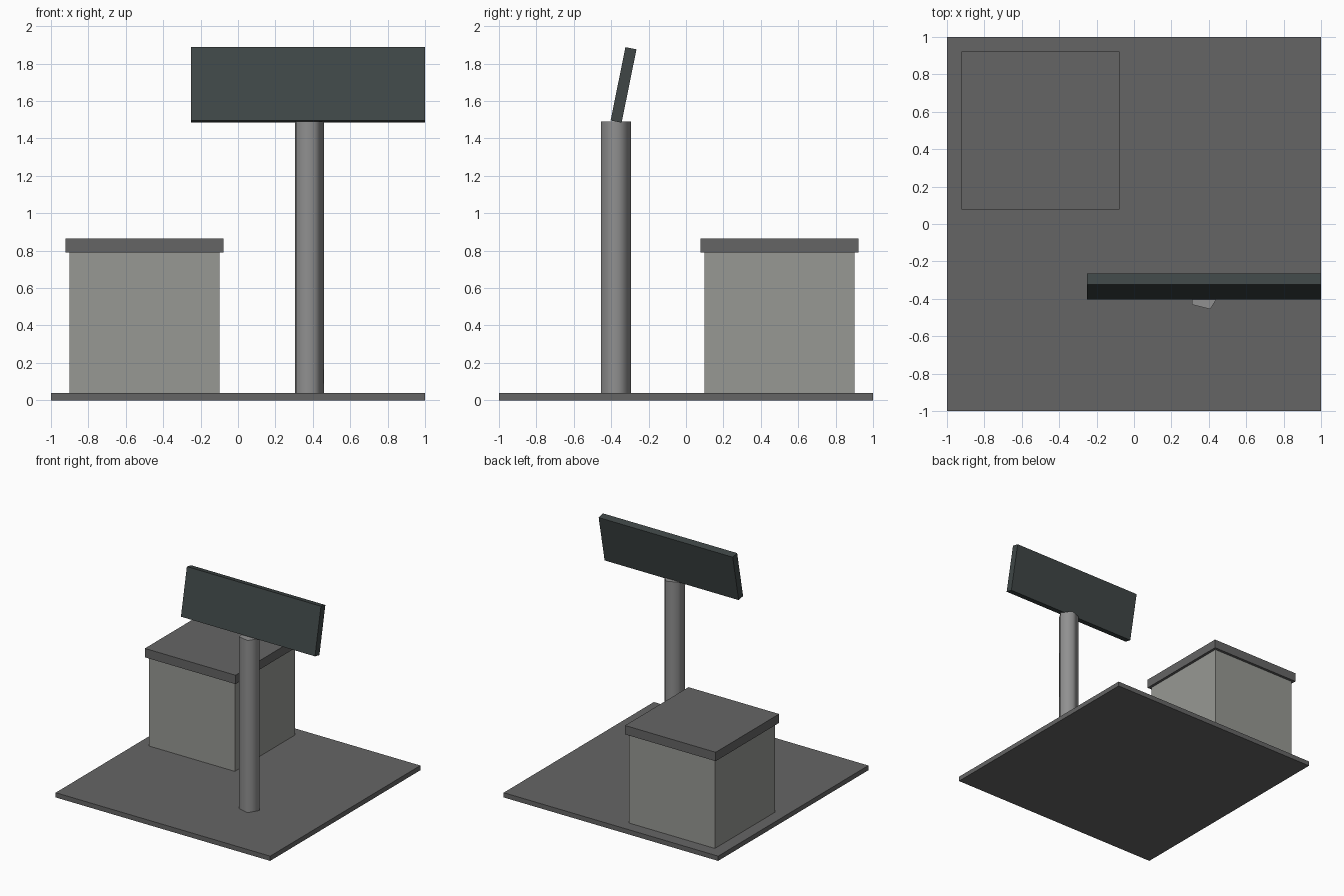
import bpy
import math

cube = bpy.data.objects.get("Cube")
if cube:
    bpy.data.objects.remove(cube, do_unlink=True)


def make_material(name, colour):
    mat = bpy.data.materials.new(name)
    mat.use_nodes = True
    rgba = (*colour, 1)
    mat.diffuse_color = rgba
    mat.node_tree.nodes["Principled BSDF"].inputs["Base Color"].default_value = rgba
    return mat


dark_grey = make_material("dark grey", (0.13, 0.13, 0.13))
light_grey = make_material("light grey", (0.31, 0.315, 0.295))
steel_grey = make_material("steel grey", (0.28, 0.28, 0.28))
slate = make_material("slate", (0.05, 0.062, 0.062))


def box(name, centre, size, mat, tilt=0):
    bpy.ops.mesh.primitive_cube_add(size=1, location=centre)
    obj = bpy.context.object
    obj.name = name
    obj.scale = size
    bpy.ops.object.transform_apply(location=False, rotation=False, scale=True)
    obj.rotation_euler.x = tilt
    obj.data.materials.append(mat)
    return obj


# Ground slab
box("base_slab", (0, 0, 0.02), (2, 2, 0.04), dark_grey)

# Hut with an overhanging flat lid
box("hut_body", (-0.5, 0.5, 0.415), (0.8, 0.8, 0.75), light_grey)
box("hut_roof", (-0.5, 0.5, 0.8275), (0.845, 0.845, 0.075), dark_grey)

# Five-sided post, smooth around its sides with crisp ends
bpy.ops.mesh.primitive_cylinder_add(vertices=5, radius=0.0845, depth=1.45,
                                    location=(0.376, -0.377, 0.765))
post = bpy.context.object
post.name = "sign_post"
post.rotation_euler.z = math.radians(-14)
post.data.materials.append(steel_grey)
bpy.ops.object.shade_smooth_by_angle(angle=math.radians(80))

# Board leaning backwards on the post
box("sign_board", (0.375, -0.334, 1.686), (1.25, 0.06, 0.4), slate, -0.2)
